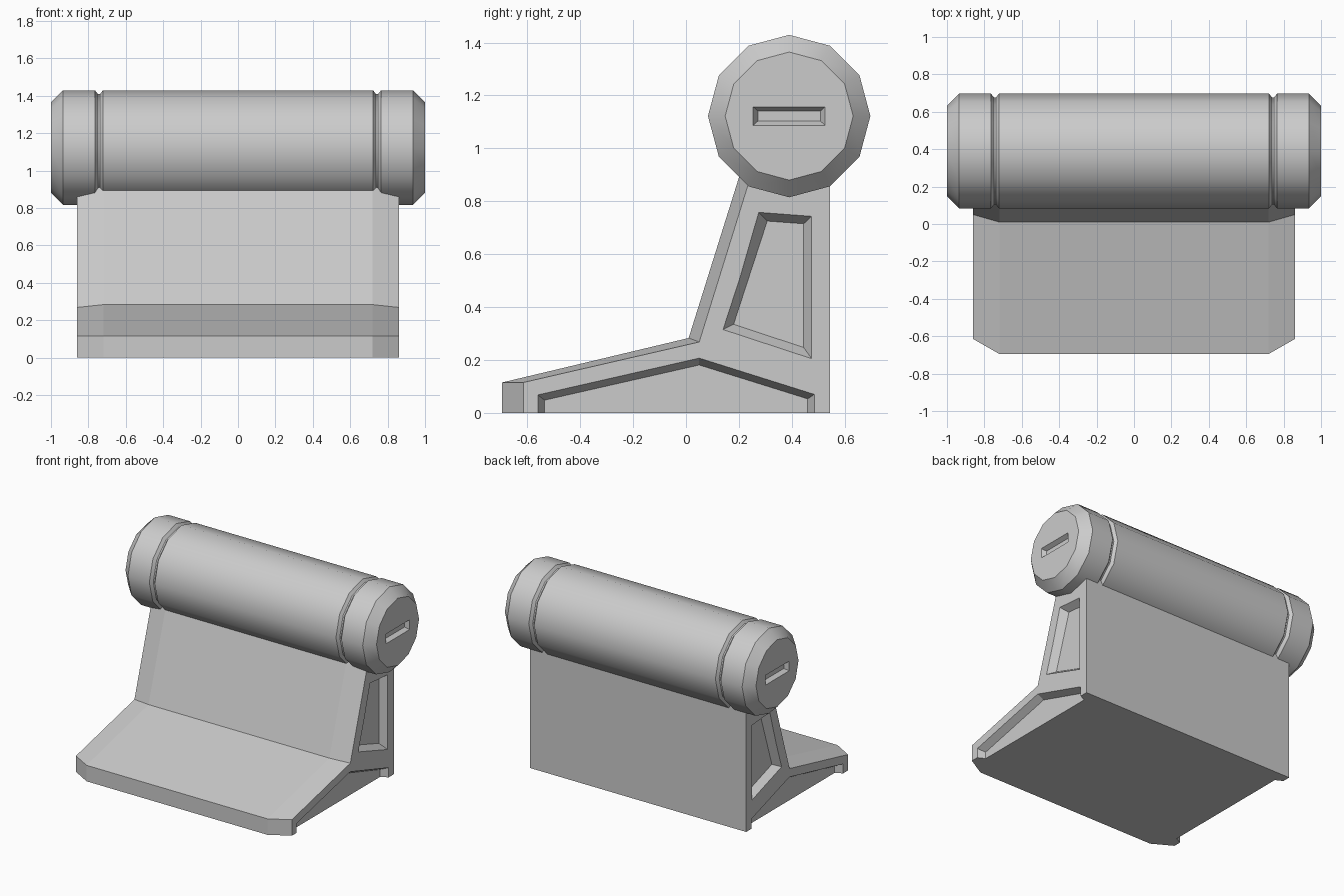
import bpy, bmesh, math

if "Cube" in bpy.data.objects:
    bpy.data.objects.remove(bpy.data.objects["Cube"], do_unlink=True)

grey = bpy.data.materials.new("plain_grey")
grey.use_nodes = True
colour = (0.6, 0.6, 0.6, 1)
grey.diffuse_color = colour
grey.node_tree.nodes["Principled BSDF"].inputs["Base Color"].default_value = colour


def loft(name, sections):
    """Skin closed (y, z) outlines placed at successive x, with capped ends."""
    bm = bmesh.new()
    rings = [[bm.verts.new((x, y, z)) for y, z in pts] for x, pts in sections]
    n = len(rings[0])
    for a, b in zip(rings, rings[1:]):
        for i in range(n):
            j = (i + 1) % n
            bm.faces.new((a[i], a[j], b[j], b[i]))
    bm.faces.new(rings[0])
    bm.faces.new(rings[-1])
    bmesh.ops.recalc_face_normals(bm, faces=bm.faces[:])
    mesh = bpy.data.meshes.new(name)
    bm.to_mesh(mesh)
    bm.free()
    mesh.materials.append(grey)
    obj = bpy.data.objects.new(name, mesh)
    bpy.context.collection.objects.link(obj)
    return obj


def activate(obj):
    bpy.ops.object.select_all(action="DESELECT")
    obj.select_set(True)
    bpy.context.view_layer.objects.active = obj


def recess(obj, face_x, depth, outer, inner):
    """Cut a pocket with sloping walls into both ends of a part."""
    flared = [(2 * a - c, 2 * b - d) for (a, b), (c, d) in zip(outer, inner)]
    for side in (-1, 1):
        cutter = loft("recess_cutter", [(side * (face_x + depth), flared),
                                        (side * (face_x - depth), inner)])
        cutter.hide_render = True
        mod = obj.modifiers.new("recess", "BOOLEAN")
        mod.operation = "DIFFERENCE"
        mod.solver = "EXACT"
        mod.object = cutter
        activate(obj)
        bpy.ops.object.modifier_apply(modifier=mod.name)
        bpy.data.objects.remove(cutter, do_unlink=True)


# Stand: sloping toe and leaning upright, with chamfered front corners
HALF, FLAT = 0.86, 0.72
middle = [(-0.695, 0), (-0.695, 0.115), (0.01, 0.283),
          (0.222, 0.96), (0.544, 0.96), (0.544, 0)]
end = [(-0.615, 0), (-0.615, 0.115), (0.05, 0.268),
       (0.265, 0.96), (0.544, 0.96), (0.544, 0)]
stand = loft("stand", [(-HALF, end), (-FLAT, middle), (FLAT, middle), (HALF, end)])

# Pocket in the upright and the open pocket under the toe
recess(stand, HALF, 0.05,
       [(0.275, 0.758), (0.475, 0.743), (0.475, 0.205), (0.14, 0.315)],
       [(0.307, 0.725), (0.445, 0.715), (0.445, 0.247), (0.18, 0.335)])
recess(stand, HALF, 0.05,
       [(-0.56, -0.05), (-0.56, 0.068), (0.05, 0.207), (0.485, 0.07), (0.485, -0.05)],
       [(-0.535, -0.05), (-0.535, 0.048), (0.05, 0.181), (0.46, 0.053), (0.46, -0.05)])

# Twelve-sided roller with grooves and chamfered end caps
AXIS_Y, AXIS_Z, SIDES = 0.39, 1.122, 12


def ring(radius):
    turns = [2 * math.pi * k / SIDES for k in range(SIDES)]
    return [(AXIS_Y + radius * math.cos(t), AXIS_Z + radius * math.sin(t)) for t in turns]


half = [(0.722, 0.307), (0.738, 0.286), (0.748, 0.286), (0.765, 0.307),
        (0.935, 0.307), (1.0, 0.242)]
profile = [(-x, r) for x, r in reversed(half)] + half
roller = loft("roller", [(x, ring(r)) for x, r in profile])


# Slot in each end of the roller
def box(w, h):
    return [(AXIS_Y + sy * w, AXIS_Z + sz * h)
            for sy, sz in ((-1, -1), (1, -1), (1, 1), (-1, 1))]


recess(roller, 1.0, 0.03, box(0.136, 0.035), box(0.118, 0.019))
activate(roller)
bpy.ops.object.shade_smooth_by_angle(angle=math.radians(35))
